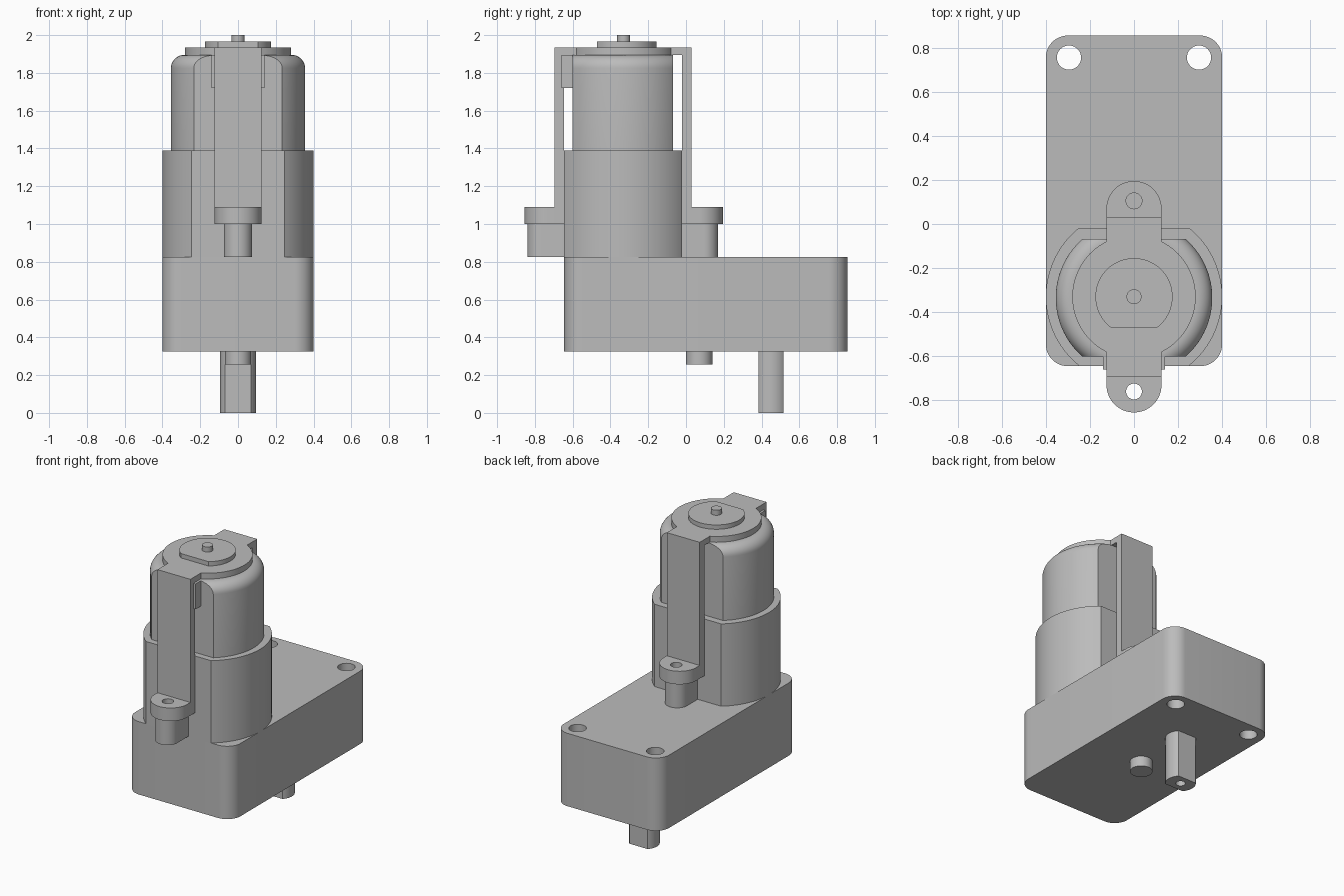
import bpy
import bmesh
from math import asin, acos, cos, sin, pi

if "Cube" in bpy.data.objects:
    bpy.data.objects.remove(bpy.data.objects["Cube"])

grey = bpy.data.materials.new("plain grey")
grey.use_nodes = True
COLOUR = (0.5, 0.5, 0.5, 1)
grey.diffuse_color = COLOUR
grey.node_tree.nodes["Principled BSDF"].inputs["Base Color"].default_value = COLOUR

AXIS = -0.33      # y of the motor axis
parts = []


def arc(cx, cy, r, a0, a1, n=32):
    return [(cx + r * cos(a0 + (a1 - a0) * i / n), cy + r * sin(a0 + (a1 - a0) * i / n))
            for i in range(n + 1)]


def circle(cx, cy, r, n=48):
    return arc(cx, cy, r, 0, 2 * pi, n)[:-1]


def flat_circle(cy, r, lo, hi):
    """Circle cut off flat at y offsets lo and hi."""
    a0, a1 = asin(lo / r), asin(hi / r)
    return arc(0, cy, r, a0, a1, 40) + arc(0, cy, r, pi - a1, pi - a0, 40)


def rectangle(x, y0, y1):
    return [(-x, y0), (x, y0), (x, y1), (-x, y1)]


def tongue(r, root, tip):
    """Strip of half width r from root, with a round end at tip."""
    s = 1 if tip > root else -1
    return [(r, root)] + arc(0, tip - s * r, r, 0, s * pi) + [(-r, root)]


def loft(name, rings):
    """Join (outline, z) rings upward and cap both ends."""
    bm = bmesh.new()
    loops = [[bm.verts.new((x, y, z)) for x, y in pts] for pts, z in rings]
    for a, b in zip(loops, loops[1:]):
        for i in range(len(a)):
            j = (i + 1) % len(a)
            bm.faces.new((a[i], a[j], b[j], b[i]))
    bm.faces.new(loops[0])
    bm.faces.new(loops[-1])
    bmesh.ops.remove_doubles(bm, verts=bm.verts, dist=1e-5)
    bmesh.ops.recalc_face_normals(bm, faces=bm.faces)
    mesh = bpy.data.meshes.new(name)
    bm.to_mesh(mesh)
    bm.free()
    mesh.materials.append(grey)
    obj = bpy.data.objects.new(name, mesh)
    bpy.context.collection.objects.link(obj)
    parts.append(obj)
    return obj


def prism(name, outline, z0, z1):
    return loft(name, [(outline, z0), (outline, z1)])


def drill(obj, x, y, r, z0, z1):
    cutter = prism("hole_cutter", circle(x, y, r, 32), z0, z1)
    parts.remove(cutter)
    cutter.hide_render = True
    mod = obj.modifiers.new("hole", "BOOLEAN")
    mod.operation = "DIFFERENCE"
    mod.solver = "EXACT"
    mod.object = cutter
    bpy.context.view_layer.objects.active = obj
    bpy.ops.object.modifier_apply(modifier=mod.name)
    bpy.data.objects.remove(cutter)


# Gearbox housing with rounded corners and two mounting holes
corners = [(0.3, 0.755), (-0.3, 0.755), (-0.3, -0.545), (0.3, -0.545)]
outline = []
for k, (cx, cy) in enumerate(corners):
    outline += arc(cx, cy, 0.1, k * pi / 2, (k + 1) * pi / 2, 12)
gearbox = prism("gearbox", outline, 0.325, 0.825)
for x in (-0.295, 0.295):
    drill(gearbox, x, 0.755, 0.055, 0.2, 0.95)

# Output shaft with two flats, and the locating peg
shaft = prism("output_shaft", flat_circle(0.45, 0.095, -0.065, 0.065), 0, 0.325)
drill(shaft, 0, 0.45, 0.03, -0.1, 0.2)
prism("locating_peg", circle(0, 0.07, 0.07), 0.255, 0.325)

# Motor sleeve and motor can
prism("motor_sleeve", flat_circle(AXIS, 0.4, -0.315, 0.31), 0.825, 1.39)
can = [(0.355, 1.39)]
can += [(0.285 + dx, 1.825 + dz) for dx, dz in arc(0, 0, 0.07, 0, pi / 2, 10)]
loft("motor_can", [(flat_circle(AXIS - 0.005, r, -0.267, 0.267), z) for r, z in can])
prism("terminal_block", rectangle(0.14, -0.66, -0.6), 1.72, 1.894)

# Clamp strap: disc with two arms on top
a = acos(0.125 / 0.28)
outline = arc(0, AXIS, 0.28, -a, a) + [(0.125, 0.03), (-0.125, 0.03)]
outline += arc(0, AXIS, 0.28, pi - a, pi + a) + [(-0.125, -0.695), (0.125, -0.695)]
prism("clamp_top", outline, 1.895, 1.935)

# Clamp legs, ears and screw posts: inner face, outer face, ear tip, post tip, hole
sides = {"front": (-0.645, -0.695, -0.855, -0.84, -0.76),
         "back": (-0.02, 0.03, 0.195, 0.17, 0.105)}
for side, (inner, outer, ear_tip, post_tip, hole) in sides.items():
    prism(side + "_clamp_leg", rectangle(0.125, inner, outer), 1.0, 1.895)
    ear = prism(side + "_clamp_ear", tongue(0.125, outer, ear_tip), 1.0, 1.09)
    post = prism(side + "_screw_post", tongue(0.075, inner, post_tip), 0.825, 1.0)
    for part in (ear, post):
        drill(part, 0, hole, 0.036, 0.7, 1.2)

# Bearing cap with one flat, and the motor shaft tip
prism("bearing_cap", flat_circle(AXIS, 0.175, -0.14, 0.175), 1.935, 1.965)
prism("motor_shaft_tip", circle(0, AXIS, 0.034), 1.965, 2.0)

# Smooth the round walls, keep edges sharp
bpy.ops.object.select_all(action="DESELECT")
for obj in parts:
    obj.select_set(True)
bpy.context.view_layer.objects.active = gearbox
bpy.ops.object.shade_smooth_by_angle(angle=0.5)
